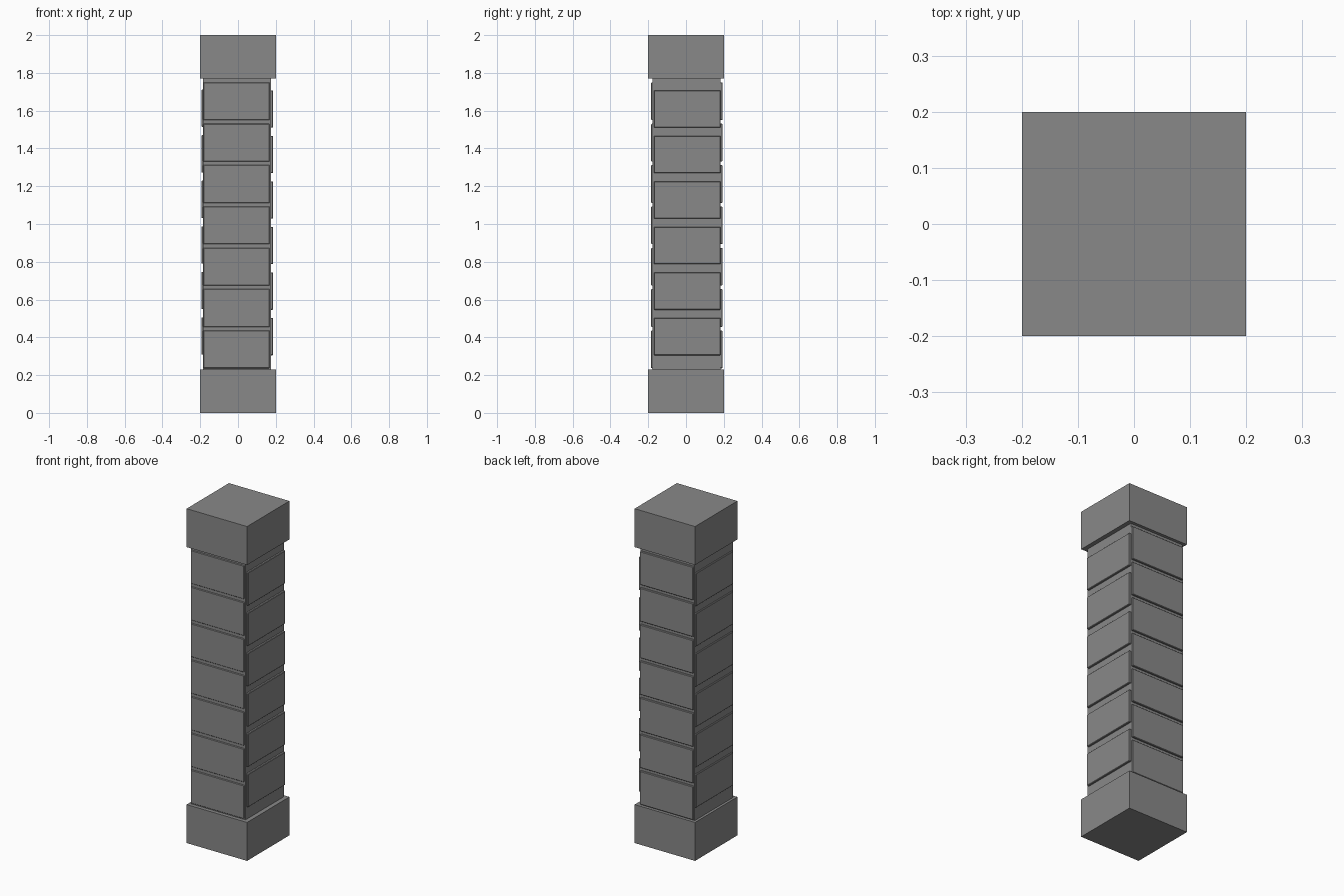
import bpy

if "Cube" in bpy.data.objects:
    bpy.data.objects.remove(bpy.data.objects["Cube"])

stone = bpy.data.materials.new("grey stone")
stone.diffuse_color = (0.25, 0.25, 0.25, 1)
stone.use_nodes = True
stone.node_tree.nodes["Principled BSDF"].inputs["Base Color"].default_value = stone.diffuse_color


def box(name, lo, hi, bevel=0.0):
    """Axis-aligned box given by its two corners."""
    centre = [(a + b) / 2 for a, b in zip(lo, hi)]
    bpy.ops.mesh.primitive_cube_add(size=1, location=centre)
    ob = bpy.context.object
    ob.name = name
    ob.scale = [b - a for a, b in zip(lo, hi)]
    bpy.ops.object.transform_apply(location=False, rotation=False, scale=True)
    ob.data.materials.append(stone)
    if bevel:
        m = ob.modifiers.new("edge", 'BEVEL')
        m.width = bevel
        m.segments = 1
    return ob


# base, cap and the slightly off-centre shaft
box("base_block", (-0.2, -0.2, 0), (0.2, 0.2, 0.23))
box("cap_block", (-0.2, -0.2, 1.77), (0.2, 0.2, 2.0))
box("shaft", (-0.185, -0.178, 0.22), (0.174, 0.182, 1.78))

# six raised panels on the left and right sides
for i in range(6):
    z = 0.305 + 0.241 * i
    box(f"right_panel_{i + 1}", (0.165, -0.17, z), (0.186, 0.183, z + 0.198), 0.003)
    box(f"left_panel_{i + 1}", (-0.193, -0.17, z + 0.003), (-0.17, 0.18, z + 0.201), 0.003)

# seven panels on the front (shallow) and back, offset from the side courses
for i in range(7):
    z = 0.236 + 0.219 * i
    box(f"front_panel_{i + 1}", (-0.184, -0.184, z), (0.168, -0.165, z + 0.2), 0.003)
    box(f"back_panel_{i + 1}", (-0.182, 0.17, z), (0.172, 0.193, z + 0.2), 0.003)
